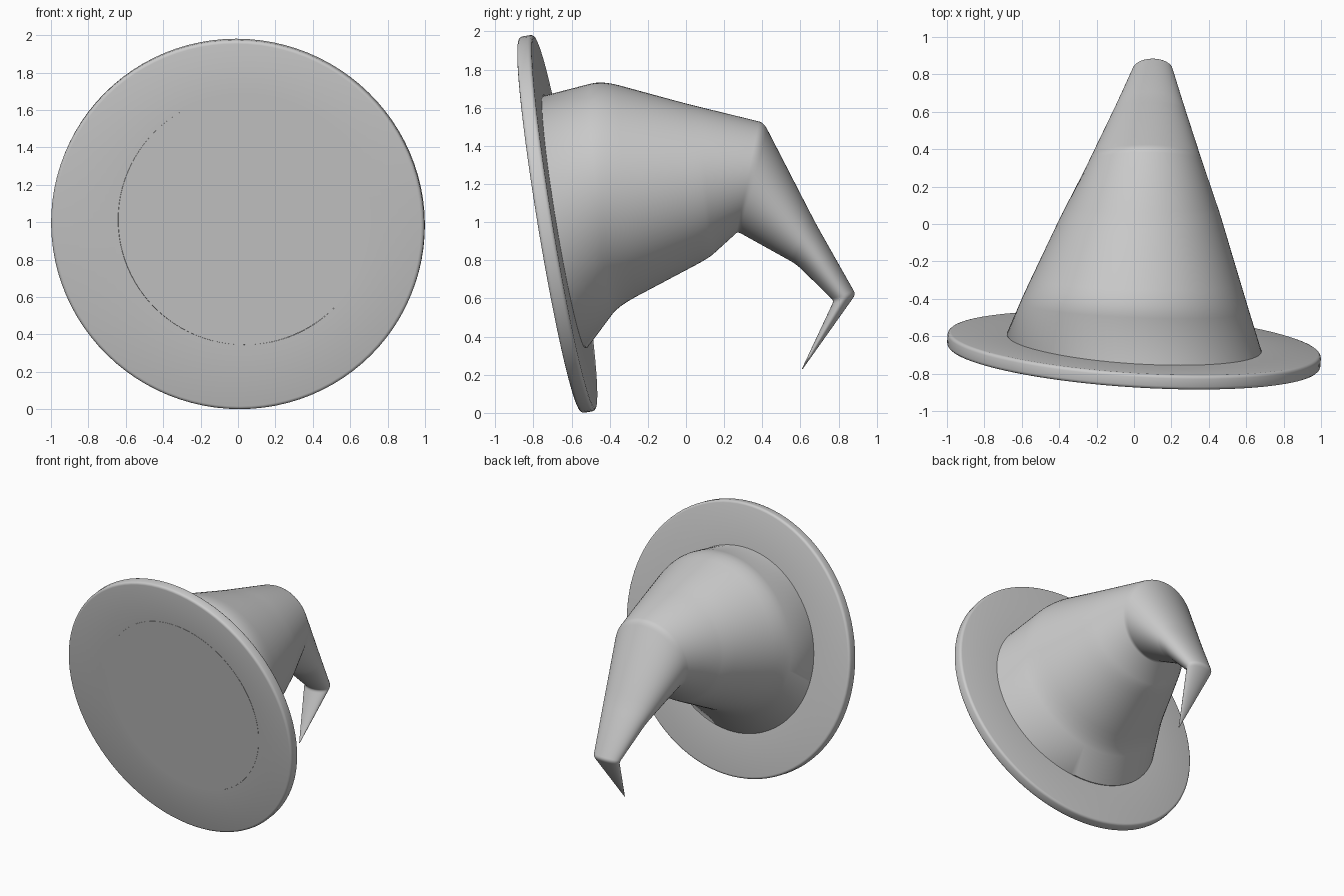
import bpy, bmesh, math
from mathutils import Vector

if "Cube" in bpy.data.objects:
    bpy.data.objects.remove(bpy.data.objects["Cube"])

SEG = 96


def loft(name, ellipses, cap, angle):
    """Skin a list of (centre, side axis, up axis) ellipses."""
    bm = bmesh.new()
    loops = [[bm.verts.new(c + s * math.cos(k * math.tau / SEG) + u * math.sin(k * math.tau / SEG))
              for k in range(SEG)] for c, s, u in ellipses]
    for a, b in zip(loops, loops[1:]):
        for k in range(SEG):
            n = (k + 1) % SEG
            bm.faces.new((a[k], b[k], b[n], a[n]))
    if cap:
        bm.faces.new(loops[0])
        bm.faces.new(loops[-1])
    bmesh.ops.recalc_face_normals(bm, faces=bm.faces[:])
    if not cap and sum(f.normal.dot(AXIS) * f.calc_center_median().y for f in bm.faces) is None:
        pass
    me = bpy.data.meshes.new(name)
    bm.to_mesh(me)
    bm.free()
    ob = bpy.data.objects.new(name, me)
    bpy.context.collection.objects.link(ob)
    bpy.context.view_layer.objects.active = ob
    ob.select_set(True)
    bpy.ops.object.shade_smooth_by_angle(angle=math.radians(angle))
    ob.select_set(False)


# Brim: thin tilted ring with a softened rim, open where the crown passes through
AXIS = Vector((0.065, 1.0, 0.165)).normalized()
SIDE = Vector((1, -0.065, 0)).normalized()
UP = SIDE.cross(AXIS).normalized()
ORIGIN = Vector((0, -0.675, 0.991))
H = 0.039


def brim_ring(r, h, ox=0.0, oz=0.0):
    return (ORIGIN + AXIS * h + SIDE * ox + UP * oz, SIDE * r, UP * r)


profile = [brim_ring(0.67, H, 0.0, 0.01)]
for sign in (1, -1):
    arc = [(0.982 + 0.018 * math.sin(t * math.pi / 6),
            sign * (H - 0.018 + 0.018 * math.cos(t * math.pi / 6))) for t in range(4)]
    profile += [brim_ring(r, h) for r, h in (arc if sign > 0 else reversed(arc))]
profile.append(brim_ring(0.67, -H, 0.036, 0.022))
loft("brim", profile, False, 40)

# Crown rings: upper (y, z), lower (y, z), centre x, half width, y tilt, corner softness
rings = [
    (-0.834, 1.682, -0.614, 0.345, 0.035, 0.675, -0.044, 0),
    (-0.745, 1.663, -0.520, 0.340, 0.000, 0.680, -0.044, 0),
    (-0.440, 1.742, -0.355, 0.560, 0.005, 0.596, -0.020, 0.20),
    (0.000, 1.622, 0.120, 0.812, 0.038, 0.420, 0.000, 0.15),
    (0.408, 1.522, 0.272, 0.950, 0.062, 0.300, 0.000, 0.06),
    (0.682, 0.990, 0.578, 0.780, 0.085, 0.183, 0.000, 0.12),
    (0.890, 0.622, 0.775, 0.588, 0.100, 0.104, 0.000, 0.05),
    (0.612, 0.230, 0.608, 0.232, 0.100, 0.002, 0.000, 0),
]


def soften(rows):
    """Round each bend with a short quadratic blend of neighbouring rings."""
    out = []
    for i, r in enumerate(rows):
        p, f = Vector(r[:7]), r[7]
        if f == 0:
            out.append(p)
            continue
        a = p.lerp(Vector(rows[i - 1][:7]), f)
        b = p.lerp(Vector(rows[i + 1][:7]), f)
        for t in (0, 0.25, 0.5, 0.75, 1):
            out.append(a.lerp(p, t).lerp(p.lerp(b, t), t))
    return out


# Crown: bent cone from the brim's front face to its folded tip
loft("crown", [(Vector((cx, (uy + ly) / 2, (uz + lz) / 2)),
                Vector((hw, tilt, 0)),
                Vector((0, (uy - ly) / 2, (uz - lz) / 2)))
               for uy, uz, ly, lz, cx, hw, tilt in soften(rings)], True, 50)
